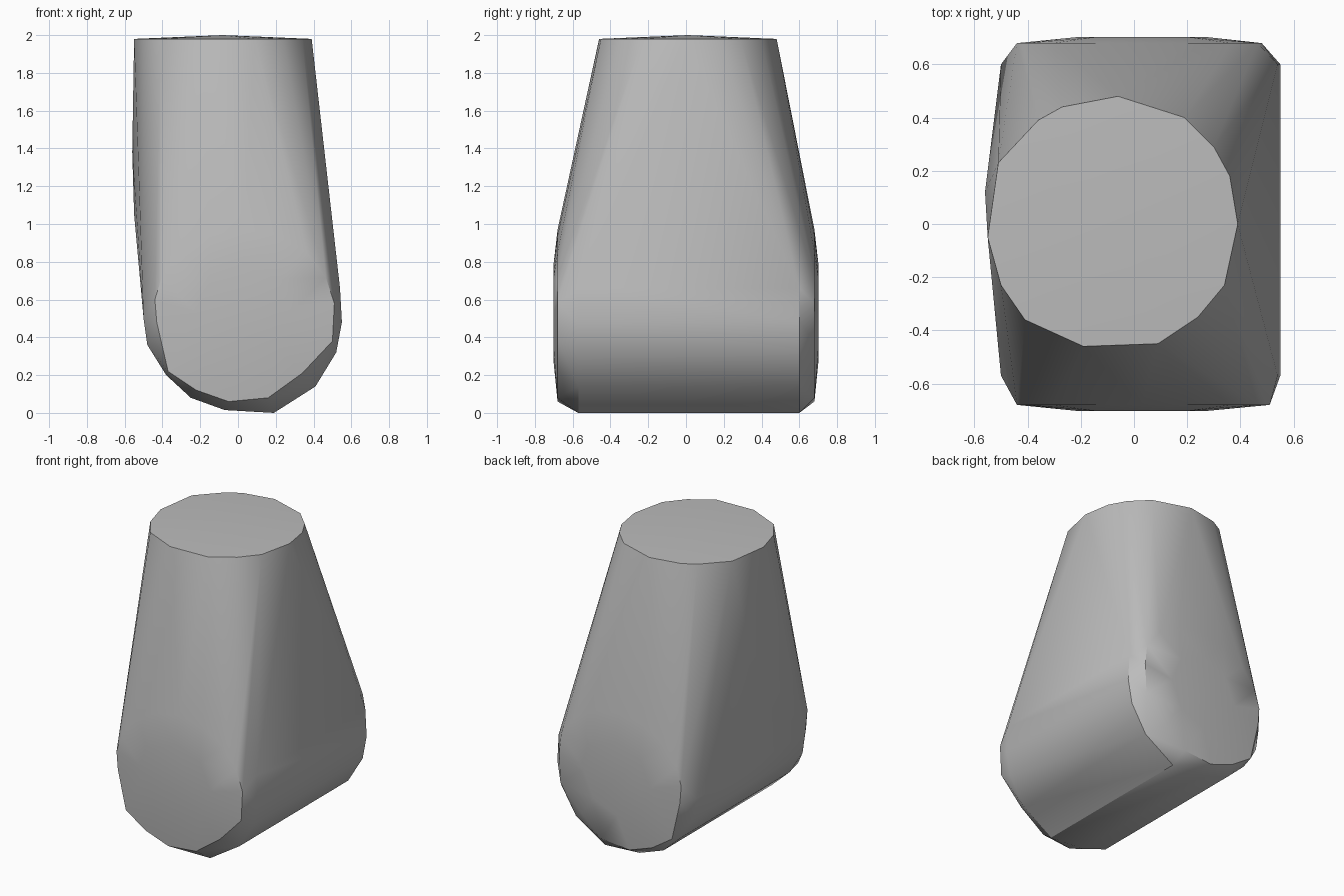
import bpy
import bmesh
from math import cos, sin, pi, radians

cube = bpy.data.objects.get("Cube")
if cube:
    bpy.data.objects.remove(cube, do_unlink=True)

grey = bpy.data.materials.new("plain grey")
grey.use_nodes = True
colour = (0.5, 0.5, 0.5, 1)
grey.diffuse_color = colour
grey.node_tree.nodes["Principled BSDF"].inputs["Base Color"].default_value = colour

points = []

# Flat round top, slightly domed
top_outline = [(0.39, 0), (0.34, -0.23), (0.24, -0.35), (0.09, -0.45),
               (-0.19, -0.46), (-0.41, -0.36), (-0.5, -0.23), (-0.55, -0.05),
               (-0.51, 0.23), (-0.36, 0.39), (-0.27, 0.44), (-0.06, 0.48),
               (0.19, 0.4), (0.3, 0.29), (0.36, 0.18)]
points += [(x, y, 1.98) for x, y in top_outline]
points.append((-0.08, 0.01, 2.0))

# Round end caps, slightly domed
cap_low = [(0.51, 0.58), (0.5, 0.38), (0.34, 0.21), (0.16, 0.08), (-0.05, 0.06),
           (-0.22, 0.12), (-0.37, 0.22), (-0.43, 0.48), (-0.44, 0.6)]
for side in (-1, 1):
    points += [(x - (0.03 if side > 0 and x > 0.3 else 0), side * 0.68, z)
               for x, z in cap_low]
    for i in range(1, 8):
        a = pi * i / 8
        points.append((0.03 + 0.47 * cos(a), side * 0.68, 0.56 + 0.41 * sin(a)))
    for i in range(8):
        a = pi * i / 4
        points.append((0.03 + 0.25 * cos(a), side * 0.702, 0.53 + 0.25 * sin(a)))

# Rounded belly running front to back
belly = [(0.54, 0.66), (0.55, 0.48), (0.52, 0.32), (0.41, 0.14), (0.19, 0),
         (-0.07, 0.015), (-0.25, 0.08), (-0.38, 0.2), (-0.48, 0.36), (-0.5, 0.5)]
for y in (-0.57, 0.6):
    points += [(x, y, z) for x, z in belly]

# Gentle bulge on the flank
points += [(-0.56, 0.12, 1.38), (-0.55, 0.1, 1.05)]

# Wrap a tight skin round the outlines
bm = bmesh.new()
for p in points:
    bm.verts.new(p)
hull = bmesh.ops.convex_hull(bm, input=bm.verts[:])
spare = [v for v in bm.verts if not v.link_faces]
bmesh.ops.delete(bm, geom=spare, context="VERTS")
bmesh.ops.recalc_face_normals(bm, faces=bm.faces[:])
mesh = bpy.data.meshes.new("body")
bm.to_mesh(mesh)
bm.free()
mesh.materials.append(grey)

body = bpy.data.objects.new("body", mesh)
bpy.context.collection.objects.link(body)
bpy.context.view_layer.objects.active = body
body.select_set(True)
bpy.ops.object.shade_smooth_by_angle(angle=radians(35))
